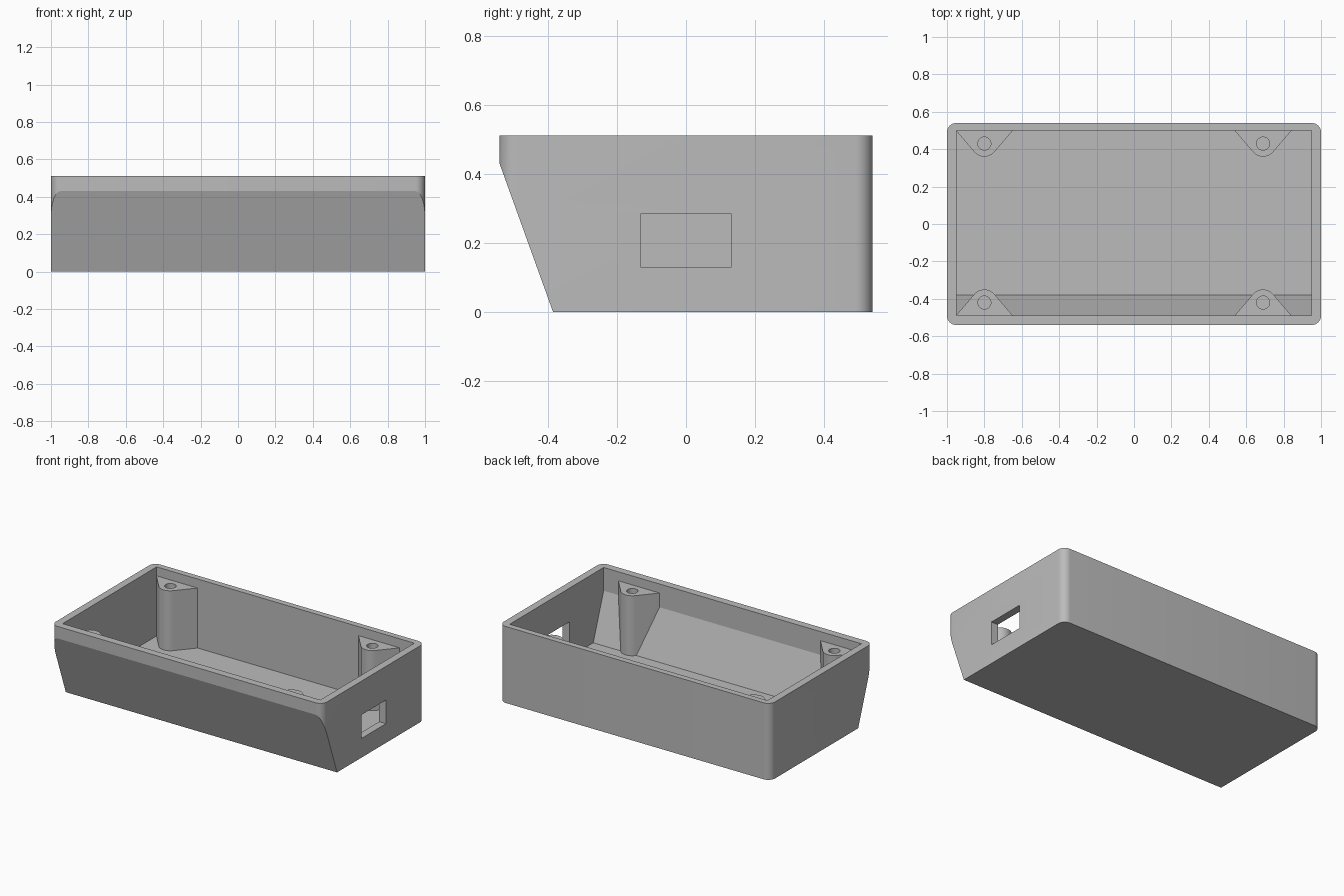
import bpy
import math

cube = bpy.data.objects.get("Cube")
if cube:
    bpy.data.objects.remove(cube, do_unlink=True)

WIDTH, DEPTH, HEIGHT = 2.0, 1.08, 0.51
CORNER = 0.05
BOSS_TOP, FLOOR = 0.45, 0.05
BOSS_R = 0.07

grey = bpy.data.materials.new("plain grey plastic")
grey.use_nodes = True
colour = (0.5, 0.5, 0.5, 1)
grey.diffuse_color = colour
grey.node_tree.nodes["Principled BSDF"].inputs["Base Color"].default_value = colour


def prism(name, profile, low, high, axis="z"):
    """Extrude a closed profile: (x, y) along z, or (y, z) along x."""
    n = len(profile)
    if axis == "z":
        verts = [(a, b, h) for h in (low, high) for a, b in profile]
    else:
        verts = [(h, a, b) for h in (low, high) for a, b in profile]
    faces = [tuple(reversed(range(n))), tuple(range(n, 2 * n))]
    faces += [(i, (i + 1) % n, n + (i + 1) % n, n + i) for i in range(n)]
    mesh = bpy.data.meshes.new(name)
    mesh.from_pydata(verts, [], faces)
    mesh.materials.append(grey)
    obj = bpy.data.objects.new(name, mesh)
    bpy.context.collection.objects.link(obj)
    return obj


def arc(cx, cy, r, start, end, steps):
    angles = [math.radians(start + (end - start) * i / steps) for i in range(steps + 1)]
    return [(cx + r * math.cos(a), cy + r * math.sin(a)) for a in angles]


def cut(target, cutter):
    """Subtract the cutter and throw it away."""
    mod = target.modifiers.new("cut", "BOOLEAN")
    mod.operation = "DIFFERENCE"
    mod.solver = "EXACT"
    mod.object = cutter
    bpy.context.view_layer.objects.active = target
    bpy.ops.object.modifier_apply(modifier=mod.name)
    bpy.data.objects.remove(cutter, do_unlink=True)


# Outer block with rounded upright corners
outline = []
for i, (sx, sy) in enumerate([(1, 1), (-1, 1), (-1, -1), (1, -1)]):
    outline += arc(sx * (WIDTH / 2 - CORNER), sy * (DEPTH / 2 - CORNER),
                   CORNER, 90 * i, 90 * i + 90, 8)
body = prism("enclosure_body", outline, 0, HEIGHT)

# Sloping lower front, running past the block at both ends
slope = (0.54 - 0.385) / 0.43
wedge = [(-0.385 + 0.1 * slope, -0.1), (-0.54 - 0.1 * slope, 0.53), (-0.8, 0.53), (-0.8, -0.1)]
cut(body, prism("front_slope_cutter", wedge, -1.2, 1.2, "x"))

# Inner space, leaving the corner screw posts standing
cavity = prism("cavity_cutter", [(-0.38, FLOOR), (0.50, FLOOR), (0.50, 0.7),
                                 (-0.49, 0.7), (-0.49, 0.355)], -0.95, 0.95, "x")
posts = [(x, y, side) for x in (-0.8, 0.69) for y, side in ((0.43, 1), (-0.42, -1))]
for x, y, side in posts:
    shape = arc(0, 0, BOSS_R, -140, -40, 12)
    shape += [(0.152, 0.07), (0.152, 0.2), (-0.152, 0.2), (-0.152, 0.07)]
    # Half a turn carries the shape from the back wall to the front wall
    shape = [(x + side * a, y + side * b) for a, b in shape]
    cut(cavity, prism("post_cutter", shape, -0.1, BOSS_TOP))
cut(body, cavity)

# Screw holes in the posts
for x, y, side in posts:
    ring = arc(x, y, 0.035, 0, 360, 24)[:-1]
    cut(body, prism("screw_hole_cutter", ring, 0.28, 0.6))

# Rectangular port through one end wall
port = [(-0.13, 0.128), (0.13, 0.128), (0.13, 0.285), (-0.13, 0.285)]
cut(body, prism("port_cutter", port, 0.9, 1.1, "x"))

# Smooth rounded corners, crisp edges elsewhere
bpy.ops.object.select_all(action="DESELECT")
body.select_set(True)
bpy.context.view_layer.objects.active = body
bpy.ops.object.shade_smooth_by_angle(angle=math.radians(18))
